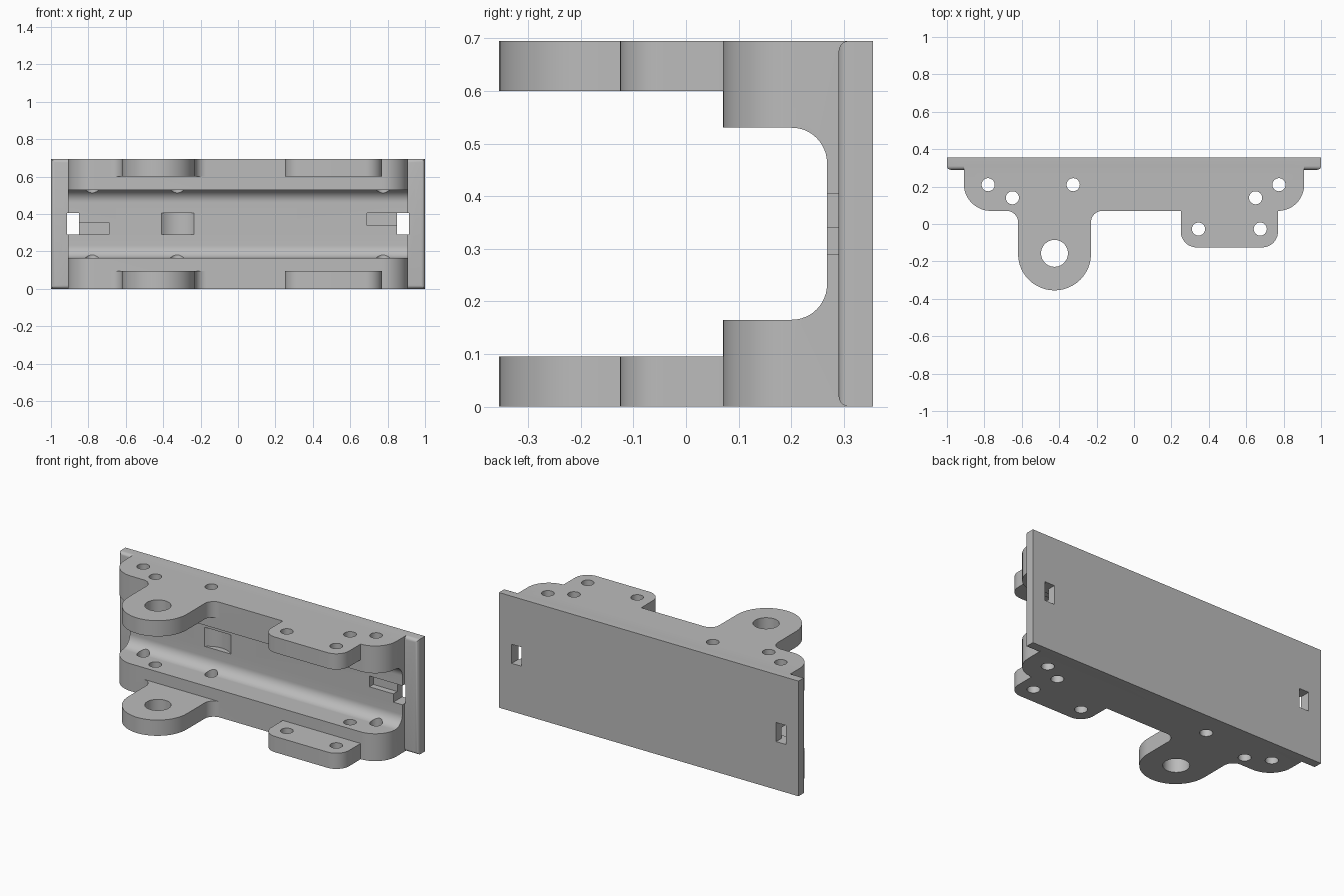
import bpy, bmesh, math
from mathutils import Vector

if "Cube" in bpy.data.objects:
    bpy.data.objects.remove(bpy.data.objects["Cube"], do_unlink=True)

HEIGHT = 0.695
BACK = 0.355      # rear face of the plate
FRONT = 0.07      # front face of the rails
FLOOR = 0.268     # bottom of the channel
EAR = 0.095       # ear thickness

grey = bpy.data.materials.new("plain grey")
grey.use_nodes = True
colour = (0.5, 0.5, 0.5, 1)
grey.diffuse_color = colour
grey.node_tree.nodes["Principled BSDF"].inputs["Base Color"].default_value = colour


def rounded(corners, steps=12):
    """Turn right-angled (x, y, radius) corners into a rounded outline."""
    out = []
    for i, (x, y, r) in enumerate(corners):
        p = Vector((x, y))
        if r == 0:
            out.append(p)
            continue
        u = (Vector(corners[i - 1][:2]) - p).normalized()
        v = (Vector(corners[(i + 1) % len(corners)][:2]) - p).normalized()
        centre = p + (u + v) * r
        for k in range(steps + 1):
            t = math.pi / 2 * k / steps
            out.append(centre - r * (v * math.cos(t) + u * math.sin(t)))
    return out


def prism(name, outline, low, high, along_x=False):
    """Extrude an outline along z, or a (y, z) outline along x."""
    bm = bmesh.new()
    verts = [bm.verts.new((low, a, b) if along_x else (a, b, low)) for a, b in outline]
    bmesh.ops.remove_doubles(bm, verts=verts, dist=1e-5)
    face = bm.faces.new([v for v in verts if v.is_valid])
    new = bmesh.ops.extrude_face_region(bm, geom=[face])["geom"]
    shift = Vector((high - low, 0, 0)) if along_x else Vector((0, 0, high - low))
    bmesh.ops.translate(bm, vec=shift, verts=[g for g in new if isinstance(g, bmesh.types.BMVert)])
    bmesh.ops.recalc_face_normals(bm, faces=bm.faces)
    mesh = bpy.data.meshes.new(name)
    bm.to_mesh(mesh)
    bm.free()
    mesh.materials.append(grey)
    obj = bpy.data.objects.new(name, mesh)
    bpy.context.collection.objects.link(obj)
    return obj


def box(name, x0, x1, y0, y1, z0, z1):
    return prism(name, [(x0, y0), (x1, y0), (x1, y1), (x0, y1)], z0, z1)


def cylinder(name, x, y, r, z0, z1, sides=40):
    ring = [(x + r * math.cos(math.tau * i / sides), y + r * math.sin(math.tau * i / sides))
            for i in range(sides)]
    return prism(name, ring, z0, z1)


def combine(target, tool, operation="DIFFERENCE"):
    """Apply a boolean and discard the tool object."""
    mod = target.modifiers.new(operation, "BOOLEAN")
    mod.operation, mod.object, mod.solver = operation, tool, "EXACT"
    bpy.context.view_layer.objects.active = target
    bpy.ops.object.modifier_apply(modifier=mod.name)
    bpy.data.objects.remove(tool, do_unlink=True)


# Bracket body: rails, round lug and square lug in one outline
bracket = prism("channel_bracket", rounded([
    (-0.91, BACK, 0), (-0.91, FRONT, 0.145), (-0.62, FRONT, 0.06),
    (-0.62, -0.355, 0.195), (-0.23, -0.355, 0.195), (-0.23, FRONT, 0.06),
    (0.25, FRONT, 0), (0.25, -0.125, 0.085), (0.77, -0.125, 0.085),
    (0.77, FRONT, 0), (0.91, FRONT, 0.14), (0.91, BACK, 0)]), 0, HEIGHT)

# Gap between the upper and lower lugs
combine(bracket, box("lug_gap", -1, 1, -0.5, FRONT, EAR, HEIGHT - EAR))

# Rounded channel along the length
combine(bracket, prism("channel_cutter", rounded([
    (-0.5, 0.165, 0), (FLOOR, 0.165, 0.067), (FLOOR, 0.53, 0.067), (-0.5, 0.53, 0)]),
    -1.1, 1.1, along_x=True))

# Back plate with softened front edges
plate = box("back_plate", -1, 1, 0.29, BACK, 0, HEIGHT)
bm = bmesh.new()
bm.from_mesh(plate.data)
edges = [e for e in bm.edges if all(v.co.y < 0.3 for v in e.verts)]
bmesh.ops.bevel(bm, geom=edges, offset=0.02, segments=5, profile=0.5, affect="EDGES")
bm.to_mesh(plate.data)
bm.free()
combine(bracket, plate, "UNION")

# Screw holes and the large pivot hole
for x, y in [(-0.78, 0.21), (-0.65, 0.14), (-0.325, 0.21), (0.65, 0.14),
             (0.775, 0.21), (0.345, -0.027), (0.675, -0.027)]:
    combine(bracket, cylinder("screw_hole", x, y, 0.035, -0.1, 0.8))
combine(bracket, cylinder("pivot_hole", -0.425, -0.157, 0.072, -0.1, 0.8))

# Curved pocket in the channel floor
combine(bracket, cylinder("curved_pocket", -0.3225, 0.176, 0.127, 0.29, 0.405))

# Through slots near both ends, each with a shallow side pocket
for side, z0, z1 in [(-1, 0.29, 0.355), (1, 0.34, 0.405)]:
    xs = sorted((side * 0.85, side * 0.915))
    combine(bracket, box("end_slot", *xs, 0.2, 0.4, 0.29, 0.405))
    xs = sorted((side * 0.69, side * 0.88))
    combine(bracket, box("side_pocket", *xs, 0.2, 0.305, z0, z1))

# Smooth the round surfaces, keep hard edges
bpy.ops.object.select_all(action="DESELECT")
bracket.select_set(True)
bpy.context.view_layer.objects.active = bracket
bpy.ops.object.shade_smooth_by_angle(angle=math.radians(30))
